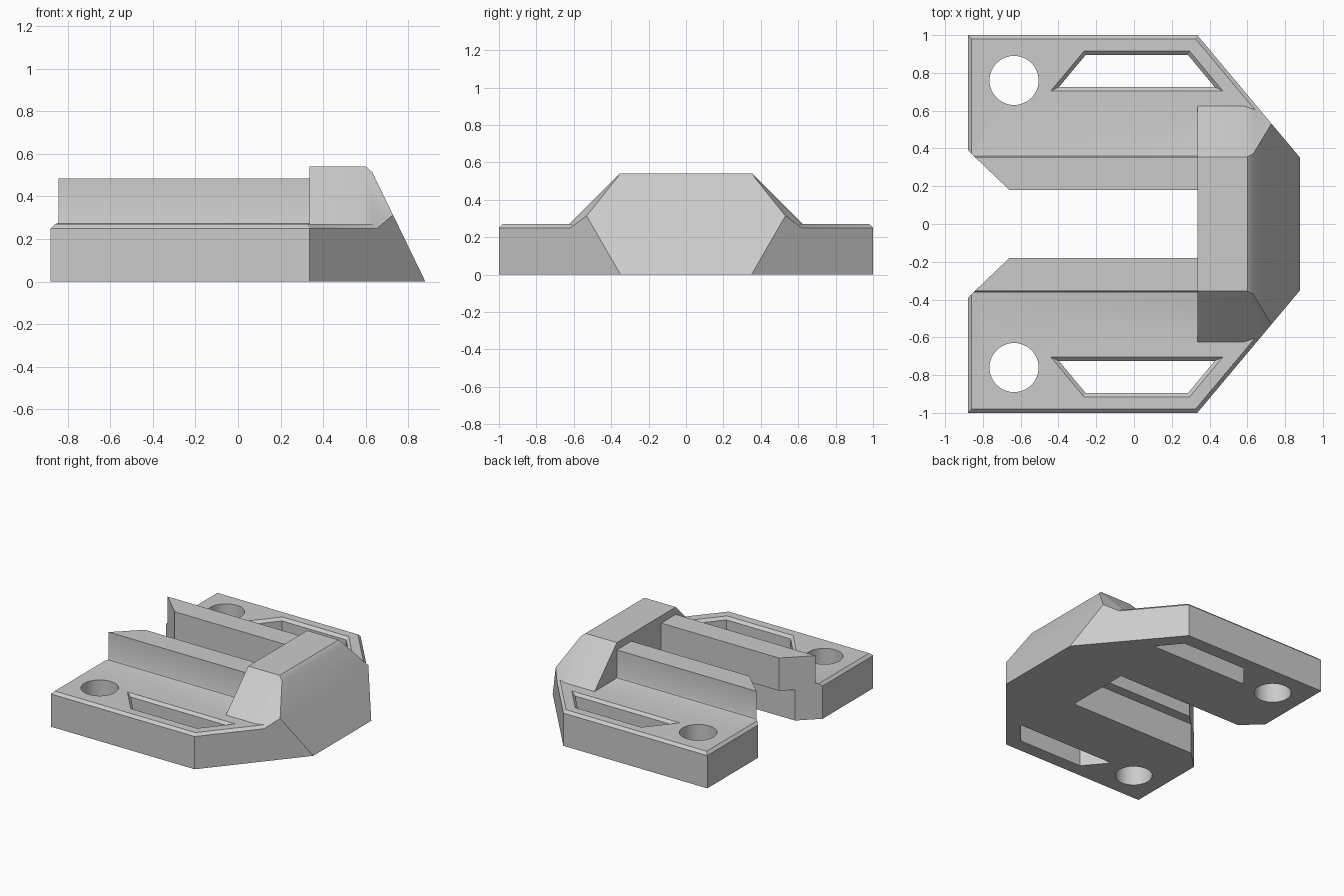
import bpy, bmesh, math
from mathutils import Vector

if "Cube" in bpy.data.objects:
    bpy.data.objects.remove(bpy.data.objects["Cube"], do_unlink=True)

TOP = 0.27        # plate top
EDGE = 0.02       # small chamfer
SLOT_END = 0.335


def finish(name, bm):
    bmesh.ops.recalc_face_normals(bm, faces=bm.faces)
    mesh = bpy.data.meshes.new(name)
    bm.to_mesh(mesh)
    bm.free()
    obj = bpy.data.objects.new(name, mesh)
    bpy.context.collection.objects.link(obj)
    return obj


def loft(loops):
    """Closed solid through matching loops of 3D points."""
    bm = bmesh.new()
    rings = [[bm.verts.new(p) for p in loop] for loop in loops]
    n = len(rings[0])
    for a, b in zip(rings, rings[1:]):
        for i in range(n):
            j = (i + 1) % n
            bm.faces.new((a[i], a[j], b[j], b[i]))
    bm.faces.new(rings[0][::-1])
    bm.faces.new(rings[-1])
    return bm


def upright(pts, low, high):
    return loft([[(x, y, z) for x, y in pts] for z in (low, high)])


def lengthwise(pts, start, end):
    return loft([[(x, y, z) for y, z in pts] for x in (start, end)])


def mirrored(half):
    """Add the -y side to a half outline whose second axis is y."""
    return half + [(x, -y) for x, y in reversed(half)]


def mirrored_profile(half):
    return half + [(-y, z) for y, z in reversed(half)]


def offset(pts, d):
    """Move every edge of a clockwise outline inward by d."""
    out = []
    for i, p in enumerate(pts):
        p, a, b = Vector(p), Vector(pts[i - 1]), Vector(pts[(i + 1) % len(pts)])
        u, v = (p - a).normalized(), (b - p).normalized()
        nu, nv = Vector((u.y, -u.x)), Vector((v.y, -v.x))
        out.append(tuple(p + (nu + nv) * d / (1 + nu.dot(nv))))
    return out


def cut(bm, point, normal):
    bmesh.ops.bisect_plane(bm, geom=bm.verts[:] + bm.edges[:] + bm.faces[:], dist=1e-5,
                           plane_co=point, plane_no=normal, clear_outer=True)
    bmesh.ops.holes_fill(bm, edges=[e for e in bm.edges if e.is_boundary], sides=0)


def combine(obj, other, operation):
    mod = obj.modifiers.new(operation, 'BOOLEAN')
    mod.operation, mod.solver, mod.object = operation, 'EXACT', other
    bpy.context.view_layer.objects.active = obj
    bpy.ops.object.modifier_apply(modifier=mod.name)
    bpy.data.objects.remove(other, do_unlink=True)


FRONT = ((0.88, 0, 0), (1, 0, 0.485))   # sloping nose plane

# Base plate with chamfered top rim
outline = mirrored([(-0.88, 1), (0.335, 1), (0.88, 0.35)])
bm = loft([[(x, y, z) for x, y in pts] for pts, z in
           ((outline, 0), (outline, TOP - EDGE), (offset(outline, EDGE), TOP))])
cut(bm, *FRONT)
body = finish("bracket_body", bm)

# Rails with a small fillet at the foot
rail = mirrored_profile([(0.37, 0.15), (0.37, TOP), (0.359, 0.274), (0.355, 0.285), (0.355, 0.485)])
combine(body, finish("rails", lengthwise(rail, -0.9, 0.5)), 'UNION')

# Stepped slot, wider below, with a flared mouth
for half, low, high, inner in (((-0.66, 0.18), 0.235, 1, 0.18), ((-0.74, 0.257), -1, 0.235, 0.257)):
    pts = mirrored([(-1, 0.505), half, (SLOT_END, inner)])
    combine(body, finish("slot_cutter", upright(pts, low, high)), 'DIFFERENCE')

# Nose block, trimmed by the sloping front, diagonal walls and softened edges
nose = mirrored_profile([(0.625, 0.1), (0.625, TOP - 0.001), (0.355, 0.541)])
bm = lengthwise(nose, SLOT_END, 1)
cut(bm, *FRONT)
cut(bm, (0.6, 0, 0.541), (0.66, 0, 0.75))
for side in (1, -1):
    cut(bm, (0.88, side * 0.35, 0), (0.65, side * 0.545, 0))
    cut(bm, (0.6, side * 0.355, 0.541), (0.25, side * 0.72, 0.7))
combine(body, finish("nose", bm), 'UNION')

# Screw holes and rimmed trapezoid windows
for side in (1, -1):
    bm = bmesh.new()
    bmesh.ops.create_cone(bm, cap_ends=True, segments=48, radius1=0.13, radius2=0.13, depth=2)
    bmesh.ops.translate(bm, verts=bm.verts, vec=(-0.635, side * 0.76, 0))
    combine(body, finish("hole_cutter", bm), 'DIFFERENCE')

    window = [(-0.44, 0.705), (-0.265, 0.915), (0.295, 0.915), (0.47, 0.705)]
    small, large = offset(window, EDGE), offset(window, -EDGE)
    bm = loft([[(x, side * y, z) for x, y in pts] for pts, z in
               ((small, -1), (small, TOP - EDGE), (large, TOP + EDGE))])
    combine(body, finish("window_cutter", bm), 'DIFFERENCE')

# Flat grey finish
grey = bpy.data.materials.new("light_grey")
grey.use_nodes = True
colour = (0.6, 0.6, 0.6, 1)
grey.diffuse_color = colour
grey.node_tree.nodes["Principled BSDF"].inputs["Base Color"].default_value = colour
body.data.materials.clear()
body.data.materials.append(grey)
for poly in body.data.polygons:
    poly.material_index = 0

bpy.ops.object.select_all(action='DESELECT')
body.select_set(True)
bpy.context.view_layer.objects.active = body
bpy.ops.object.shade_smooth_by_angle(angle=math.radians(30))
